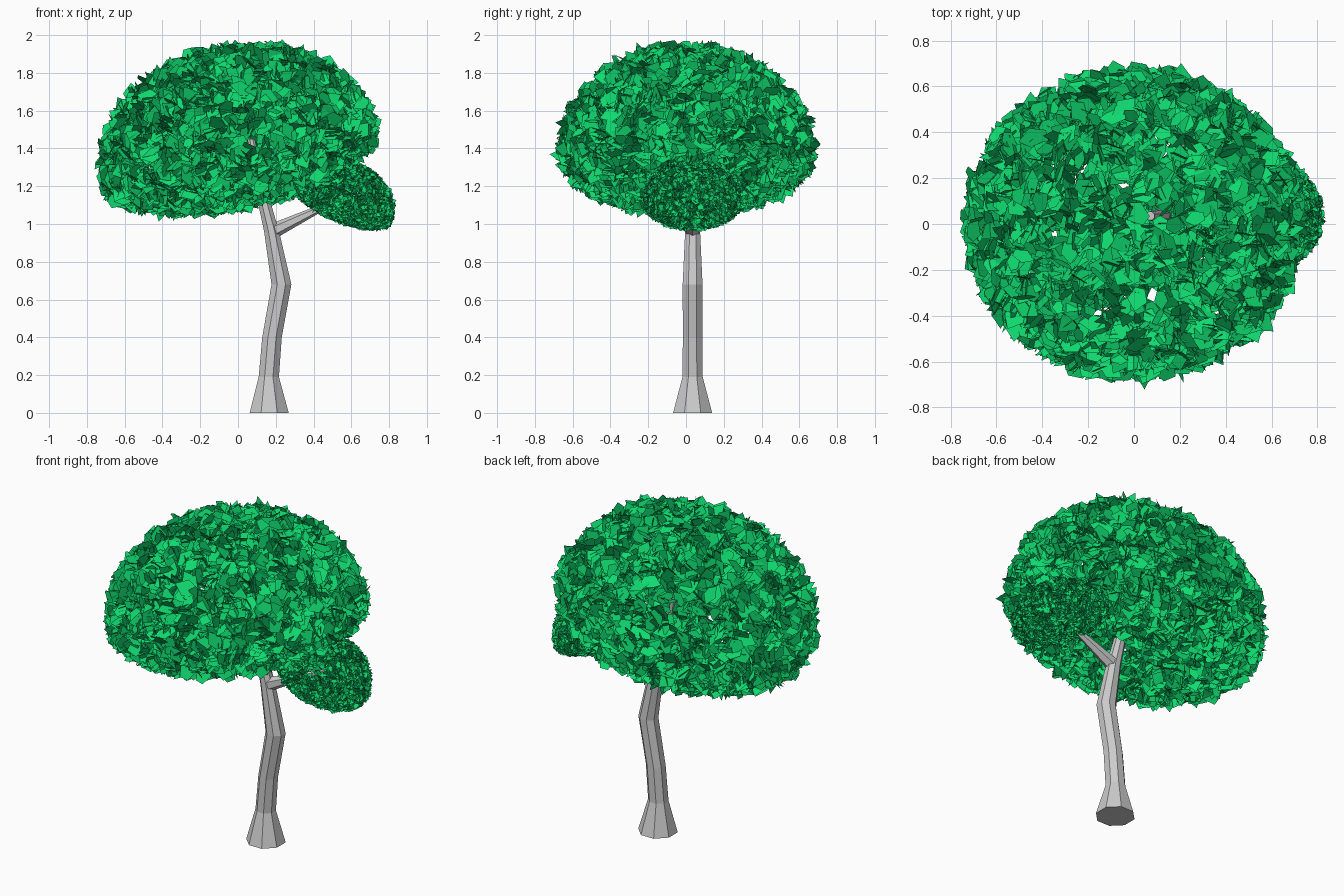
import bpy, bmesh, random
from math import cos, sin, pi
from mathutils import Vector, Matrix

if "Cube" in bpy.data.objects:
    bpy.data.objects.remove(bpy.data.objects["Cube"])

green = bpy.data.materials.new("leaf_green")
green.diffuse_color = (0.005, 0.7, 0.16, 1)
green.use_nodes = True
green.node_tree.nodes["Principled BSDF"].inputs["Base Color"].default_value = green.diffuse_color


def finish(name, bm, mat=None):
    me = bpy.data.meshes.new(name)
    bm.to_mesh(me)
    bm.free()
    ob = bpy.data.objects.new(name, me)
    bpy.context.collection.objects.link(ob)
    if mat:
        me.materials.append(mat)
    return ob


def tube(name, rings, sides, axis):
    """Faceted tube; rings are (x, z, radius), all facing along axis."""
    bm = bmesh.new()
    rot = Vector(axis).to_track_quat('Z', 'Y').to_matrix()
    loops = []
    for x, z, r in rings:
        loops.append([bm.verts.new(Vector((x, 0.035, z)) + rot @ Vector(
            (r * cos((i + .5) * 2 * pi / sides), r * sin((i + .5) * 2 * pi / sides), 0)))
            for i in range(sides)])
    for a, b in zip(loops, loops[1:]):
        for i in range(sides):
            j = (i + 1) % sides
            bm.faces.new((a[i], a[j], b[j], b[i]))
    bm.faces.new(loops[0][::-1])
    bm.faces.new(loops[-1])
    return finish(name, bm)


def rand_dir(rng):
    return Vector([rng.gauss(0, 1) for _ in range(3)]).normalized()


def foliage(name, centre, scale, tilt, count, seed):
    """Tilted dome of pointed leaf cards, with a shallower underside."""
    rng = random.Random(seed)
    bm = bmesh.new()
    place = Matrix.Translation(centre) @ Matrix.Rotation(tilt, 4, 'Y') @ Matrix.Scale(scale, 4)
    outline = ((-.25, -.5), (.25, -.5), (.5, .05), (0, .55), (-.5, .05))
    for _ in range(count):
        d = rand_dir(rng)
        up = 0.57 if d.z > 0 else 0.27
        p = Vector((d.x * .74, d.y * .67, d.z * up)) * rng.uniform(.9, 1.0)
        n = Vector((d.x / .74, d.y / .67, d.z / up)).normalized()
        tip = (n * .35 + rand_dir(rng)).normalized()
        face = n * .5 + rand_dir(rng)
        side = tip.cross(face).normalized()
        size = rng.uniform(.08, .125)
        bm.faces.new([bm.verts.new(place @ (p + side * u * size * .8 + tip * v * size))
                      for u, v in outline])
    return finish(name, bm, green)


# Bent trunk with a flared foot
tube("trunk", [(.165, 0, .112), (.163, .19, .058), (.18, .4, .056), (.23, .68, .057),
               (.178, .96, .043), (.125, 1.17, .034), (.07, 1.45, .02)], 8, (0, 0, 1))
# Side branch
tube("side_branch", [(.17, .955, .042), (.42, 1.075, .02), (.56, 1.14, .012)], 6, (.25, 0, .12))
# Large crown and the small leaf cluster on the branch
foliage("crown", (0, 0, 1.37), 1.0, -0.2, 4200, 3)
foliage("branch_leaves", (.55, .035, 1.12), 0.38, 0.4, 4200, 8)
